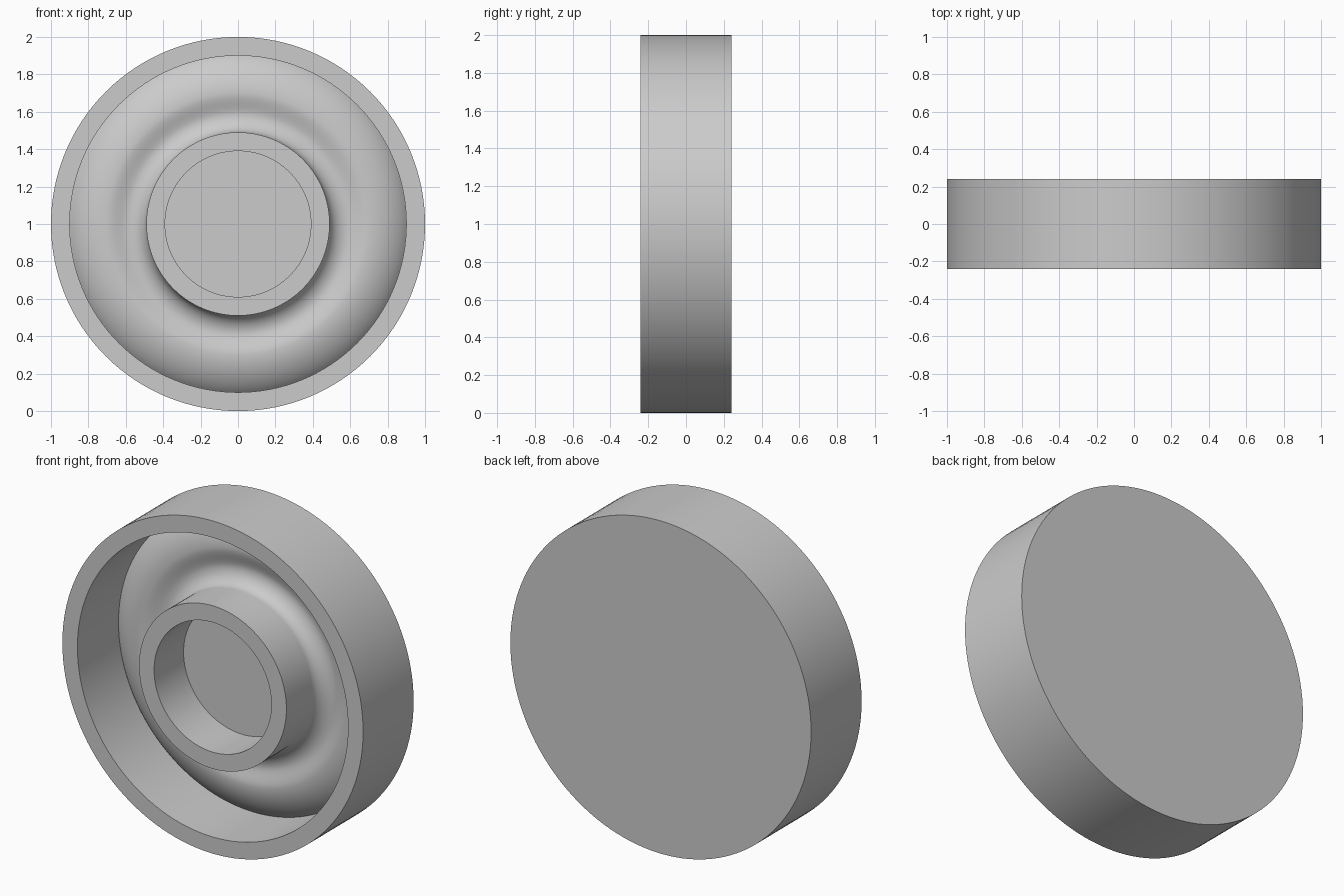
import bpy, bmesh, math
from mathutils import Vector
from mathutils.geometry import interpolate_bezier

if "Cube" in bpy.data.objects:
    bpy.data.objects.remove(bpy.data.objects["Cube"])

SEGMENTS = 128
HALF = 0.24          # half thickness along y


def curve(*pts, steps=14):
    """Bezier piece of the profile, given as (radius, y) points."""
    a, h1, h2, b = [Vector((r, y, 0)) for r, y in pts]
    return [(p.x, p.y) for p in interpolate_bezier(a, h1, h2, b, steps)]


# Moulded channel floor: fillet out of the hub, shallow valley, rounded crest, fall to the rim
fillet = curve((0.49, 0.0), (0.49, 0.05), (0.54, 0.085), (0.585, 0.085))
rise = curve((0.585, 0.085), (0.62, 0.085), (0.66, 0.06), (0.70, 0.06))
fall = curve((0.70, 0.06), (0.78, 0.06), (0.86, 0.105), (0.90, 0.15))

# Full profile from the hub floor centre, over hub, channel and rim, to the back centre
profile = [(0, 0.04), (0.39, 0.04), (0.39, -HALF), (0.49, -HALF)]
profile += fillet + rise[1:] + fall[1:]
profile += [(0.90, -HALF), (1.0, -HALF), (1.0, HALF), (0, HALF)]

# Revolve around the y axis through z = 1
bm = bmesh.new()
verts = [bm.verts.new((r, y, 1.0)) for r, y in profile]
edges = [bm.edges.new(pair) for pair in zip(verts, verts[1:])]
bmesh.ops.spin(bm, geom=verts + edges, cent=(0, 0, 1), axis=(0, 1, 0),
               angle=math.tau, steps=SEGMENTS, use_duplicate=False)
bmesh.ops.remove_doubles(bm, verts=bm.verts, dist=1e-5)
bmesh.ops.recalc_face_normals(bm, faces=bm.faces)

mesh = bpy.data.meshes.new("wheel_disc")
bm.to_mesh(mesh)
bm.free()

grey = bpy.data.materials.new("light grey")
grey.diffuse_color = (0.6, 0.6, 0.6, 1)
grey.use_nodes = True
grey.node_tree.nodes["Principled BSDF"].inputs["Base Color"].default_value = grey.diffuse_color
mesh.materials.append(grey)

disc = bpy.data.objects.new("wheel_disc", mesh)
bpy.context.collection.objects.link(disc)
bpy.context.view_layer.objects.active = disc
disc.select_set(True)
bpy.ops.object.shade_smooth_by_angle(angle=math.radians(35))
